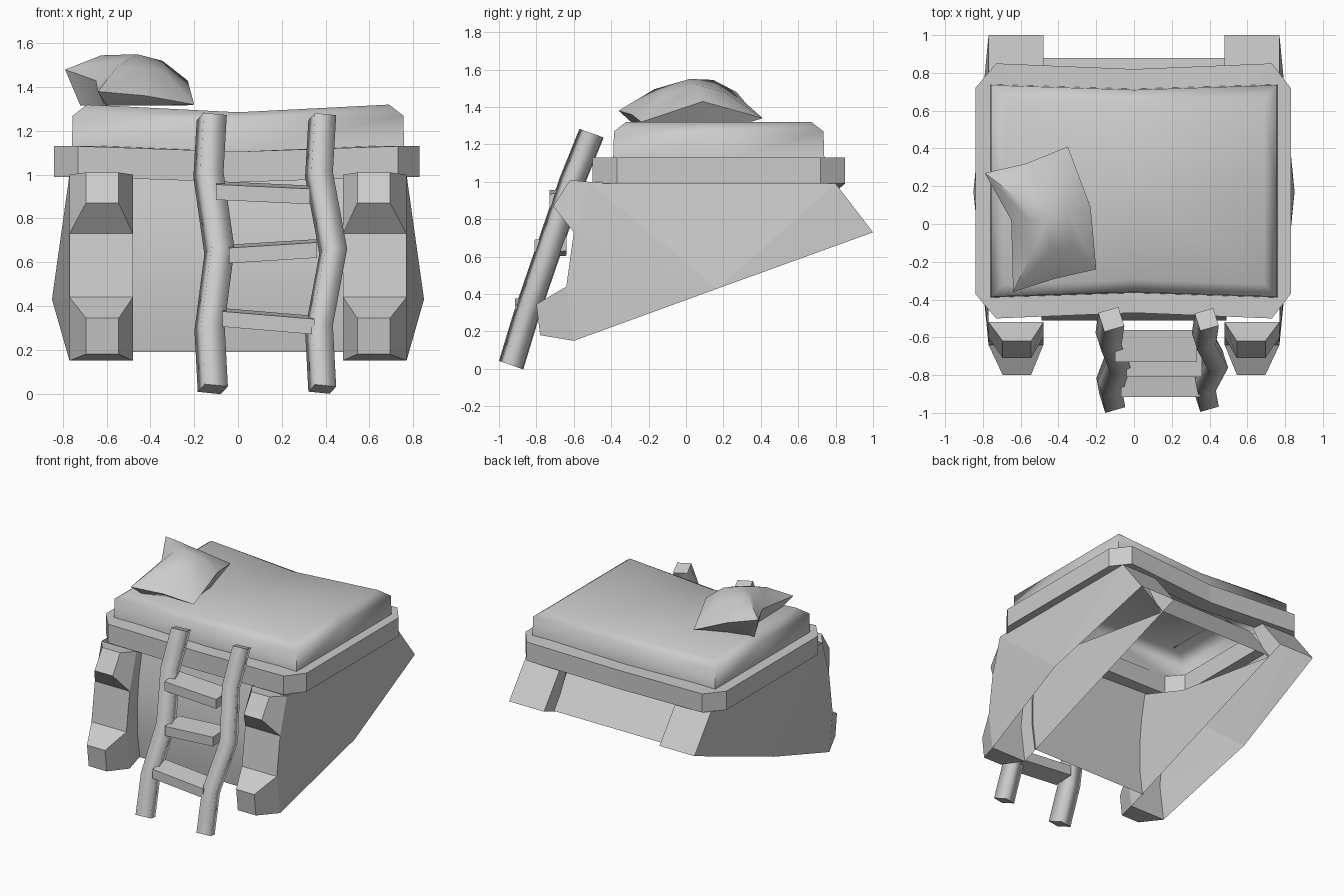
import bpy, bmesh, math
from mathutils import Vector

cube = bpy.data.objects.get("Cube")
if cube:
    bpy.data.objects.remove(cube, do_unlink=True)

grey = bpy.data.materials.new("plain_grey")
grey.use_nodes = True
tone = (0.6, 0.6, 0.6, 1)
grey.diffuse_color = tone
grey.node_tree.nodes["Principled BSDF"].inputs["Base Color"].default_value = tone


def make(name, verts, faces, smooth=None, recalc=True):
    bm = bmesh.new()
    vs = [bm.verts.new(v) for v in verts]
    for f in faces:
        bm.faces.new([vs[i] for i in f])
    if recalc:
        bmesh.ops.recalc_face_normals(bm, faces=bm.faces)
    mesh = bpy.data.meshes.new(name)
    bm.to_mesh(mesh)
    bm.free()
    mesh.materials.append(grey)
    obj = bpy.data.objects.new(name, mesh)
    bpy.context.collection.objects.link(obj)
    if smooth:
        bpy.ops.object.select_all(action='DESELECT')
        obj.select_set(True)
        bpy.context.view_layer.objects.active = obj
        bpy.ops.object.shade_smooth_by_angle(angle=math.radians(smooth))
    return obj


def bridge(n, rings, closed=False):
    """Quads between consecutive rings of n vertices."""
    spans = rings if closed else rings - 1
    return [(r * n + i, r * n + (i + 1) % n,
             ((r + 1) % rings) * n + (i + 1) % n, ((r + 1) % rings) * n + i)
            for r in range(spans) for i in range(n)]


def loft(name, rings):
    n = len(rings[0])
    last = (len(rings) - 1) * n
    faces = bridge(n, len(rings)) + [tuple(range(n))[::-1], tuple(range(last, last + n))]
    return make(name, [v for r in rings for v in r], faces)


# Side supports: hollow shells, open above and below, with a notched inner wall
outline = [(-.52, 1), (-.6, .73), (-.64, .44), (-.6, .15), (.17, .43), (1, .73), (.8, .99)]
notch = [(.7, .99), (.86, .69), (-.05, .83)]


def block(x0, x1, low, high):
    return [(x0, *low), (x1, *low), (x1, *high), (x0, *high)]


for side, s in (("left", 1), ("right", -1)):
    n = len(outline)
    verts = [(s * (.85 if i == 4 else .77), y, z) for i, (y, z) in enumerate(outline)]
    verts += [(s * .48, y, z) for y, z in outline + notch]
    fan = [(4, (i + 5) % n, (i + 6) % n) for i in range(n - 2)]
    strips = [(i, i + 1, n + i + 1, n + i) for i in (0, 1, 2, 5)]
    make(side + "_support", verts, fan + strips + [tuple(range(n, len(verts)))])
    # Tapered knobs on the front of each support
    for part, back, front in (
            ("upper", ((-.6, .73), (-.52, 1)), ((-.71, .87), (-.62, 1.01))),
            ("lower", ((-.6, .15), (-.64, .44)), ((-.78, .18), (-.8, .345)))):
        loft(f"{side}_{part}_knob", [block(s * .48, s * .77, *back),
                                     block(s * .545, s * .695, *front)])


# Curved front and slanted back panels
def panel(name, profile):
    n = len(profile)
    verts = [(x, y, z) for x in (-.49, .49) for y, z in profile]
    make(name, verts, [(i, i + 1, n + i + 1, n + i) for i in range(n - 1)], 40, False)


panel("front_panel", [(-.45, 1), (-.49, .8), (-.51, .6), (-.51, .4), (-.48, .19)])
panel("back_panel", [(.88, .69), (.66, .99)])

# Bed frame: a hollow ring with cut corners and slightly pinched ends
half = [(.83, .72), (.73, .85), (0, .82), (-.73, .85), (-.84, .72)]
frame = half + [(x, .35 - y) for x, y in reversed(half)]


def frame_ring(k, z):
    return [(x * k, .175 + (y - .175) * k, z - (.025 if x == 0 else 0)) for x, y in frame]


rings = [frame_ring(1, .99), frame_ring(1, 1.13), frame_ring(.82, 1.13), frame_ring(.82, .99)]
make("bed_frame", [v for r in rings for v in r], bridge(len(frame), 4, True))


# Mattress: open below, with rounded rim and sagging middle
def mattress_ring(k, z, sag):
    pts = []
    for i, j in ((-1, -1), (0, -1), (1, -1), (1, 0), (1, 1), (0, 1), (-1, 1), (-1, 0)):
        reach = .565 - (.025 if i == 0 else 0)
        pts.append((i * (.76 - k), .175 + j * (reach - k), z - (sag if i == 0 else 0)))
    return pts


rings = [mattress_ring(0, 1.11, .01), mattress_ring(.005, 1.27, .02), mattress_ring(.07, 1.32, .035)]
verts = [v for r in rings for v in r] + [(0, .175, 1.285)]
faces = bridge(8, 3) + [(24, 16 + a, 16 + (a + 1) % 8, 16 + (a + 2) % 8) for a in (1, 3, 5, 7)]
make("mattress", verts, faces, 60)

# Pillow: pinched corners around a raised crown, resting on a flat base
rim = [(-.64, -.36, 1.38), (-.42, -.29, 1.36), (-.2, -.24, 1.32), (-.23, .09, 1.43),
       (-.35, .41, 1.34), (-.57, .32, 1.42), (-.79, .27, 1.48), (-.65, .02, 1.43)]
crown, base = Vector((-.46, .02, 1.55)), Vector((-.44, 0, 1.31))
lower = [(*Vector(p).lerp(base, .2).xy, 1.315) for p in rim]
upper = [crown.lerp(Vector(p), .5) + Vector((0, 0, .03)) for p in rim]
faces = bridge(8, 3) + [(16 + i, 16 + (i + 1) % 8, 24) for i in range(8)]
faces.append(tuple(range(8))[::-1])
make("pillow", lower + rim + upper + [crown], faces, 50)

# Ladder rails: crooked square poles with soft sides
rise = [(-.935, .02), (-.85, .3), (-.73, .65), (-.61, 1), (-.505, 1.26)]
lean = Vector((0, .44, 1.24)).normalized()
across = lean.cross(Vector((1, 0, 0)))
for name, radius, xs in (("right_rail", .078, (-.115, -.13, -.085, -.135, -.12)),
                         ("left_rail", .072, (.385, .37, .435, .37, .385))):
    rings = []
    for x, (y, z) in zip(xs, rise):
        angles = [math.radians(62 + 90 * k) for k in range(4)]
        rings.append([Vector((x + math.cos(a) * radius, y, z)) + across * math.sin(a) * radius
                      for a in angles])
    rail = loft(name, rings)
    for poly in rail.data.polygons[:-2]:
        poly.use_smooth = True

# Ladder treads: x ends, top heights at the ends, front and back
for i, (x0, x1, z0, z1, y0, y1) in enumerate((
        (-.07, .35, .39, .355, -.915, -.76), (-.04, .36, .68, .705, -.81, -.64),
        (-.1, .33, .97, .95, -.73, -.56))):
    loft(f"tread_{i + 1}", [[(x, y0, z - .085), (x, y1, z - .075), (x, y1, z), (x, y0, z - .015)]
                            for x, z in ((x0, z0), (x1, z1))])
